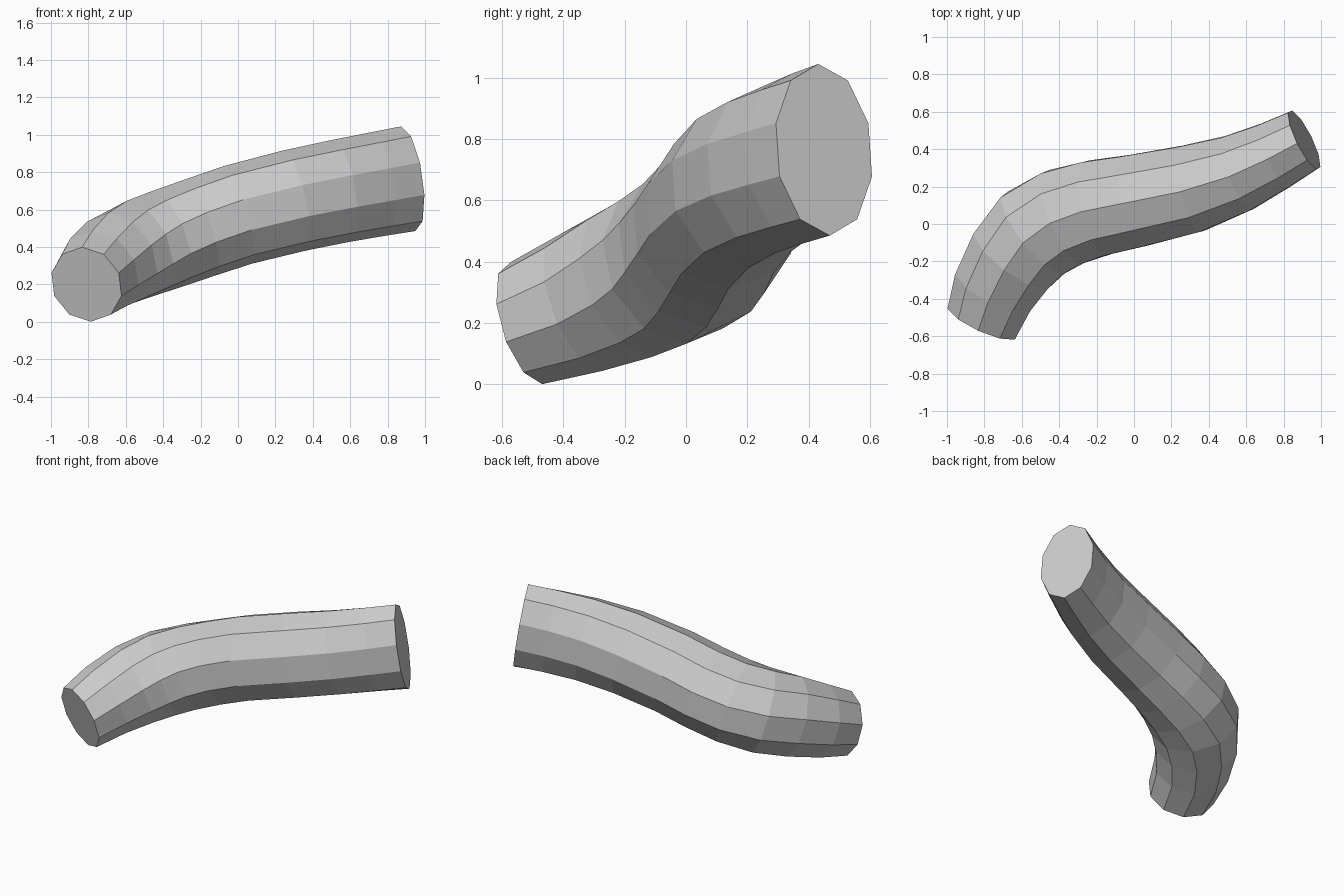
import bpy, bmesh, math
from mathutils import Vector

cube = bpy.data.objects.get("Cube")
if cube:
    bpy.data.objects.remove(cube)

SIDES = 10

# Centreline stations: x, y, z, half width, half height
stations = [
    (-.81, -.52, .20, .208, .207),
    (-.745, -.345, .265, .235, .235),
    (-.645, -.18, .335, .26, .26),
    (-.53, -.05, .39, .278, .27),
    (-.375, .035, .445, .278, .27),
    (-.2, .085, .505, .27, .27),
    (0, .122, .572, .26, .272),
    (.3, .187, .648, .247, .275),
    (.55, .27, .70, .22, .277),
    (.75, .365, .737, .195, .28),
    (.91, .45, .765, .177, .283),
]
start_dir = Vector((.40, .87, .27))
end_dir = Vector((.885, .44, .15))

# Plain grey material
grey = bpy.data.materials.new("grey")
grey.use_nodes = True
colour = (.6, .6, .6, 1)
grey.diffuse_color = colour
grey.node_tree.nodes["Principled BSDF"].inputs["Base Color"].default_value = colour

# Loft upright oval rings along the centreline
bm = bmesh.new()
centres = [Vector(s[:3]) for s in stations]
rings = []
for i, (*_, half_w, half_h) in enumerate(stations):
    if i == 0:
        t = start_dir
    elif i == len(stations) - 1:
        t = end_dir
    else:
        t = ((centres[i] - centres[i - 1]).normalized()
             + (centres[i + 1] - centres[i]).normalized())
    t = t.normalized()
    side = t.cross(Vector((0, 0, 1))).normalized()
    up = side.cross(t)
    ring = []
    for k in range(SIDES):
        a = math.tau * k / SIDES
        ring.append(bm.verts.new(centres[i] + side * half_w * math.sin(a)
                                 + up * half_h * math.cos(a)))
    rings.append(ring)

for a, b in zip(rings, rings[1:]):
    for k in range(SIDES):
        n = (k + 1) % SIDES
        bm.faces.new((a[k], a[n], b[n], b[k]))

# Flat end caps
bm.faces.new(rings[0])
bm.faces.new(rings[-1])
bmesh.ops.recalc_face_normals(bm, faces=bm.faces)

mesh = bpy.data.meshes.new("bent_tube")
bm.to_mesh(mesh)
bm.free()
mesh.materials.append(grey)
tube = bpy.data.objects.new("bent_tube", mesh)
bpy.context.collection.objects.link(tube)
